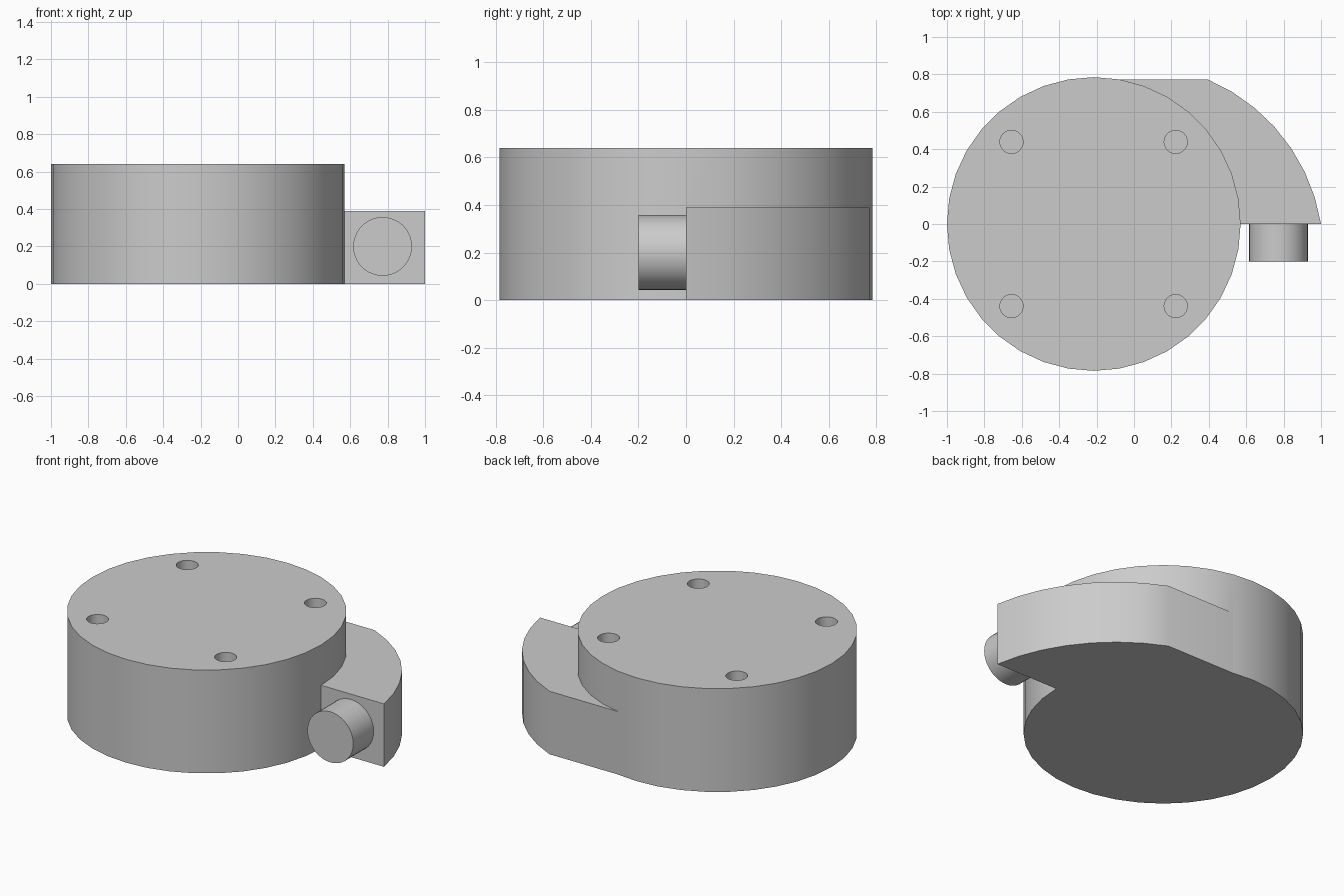
import bpy, bmesh
from math import cos, sin, radians
from mathutils import Matrix

if "Cube" in bpy.data.objects:
    bpy.data.objects.remove(bpy.data.objects["Cube"], do_unlink=True)

grey = bpy.data.materials.new("plain grey")
grey.use_nodes = True
grey.diffuse_color = (0.6, 0.6, 0.6, 1)
grey.node_tree.nodes["Principled BSDF"].inputs["Base Color"].default_value = (0.6, 0.6, 0.6, 1)

DISC_X, DISC_R, DISC_H = -0.215, 0.785, 0.64
WING_H = 0.39


def arc(cx, cy, r, start, end, steps):
    angles = [radians(start + (end - start) * i / steps) for i in range(steps + 1)]
    return [(cx + r * cos(a), cy + r * sin(a)) for a in angles]


def prism(name, outline, z0, z1):
    """Extrude a flat outline from z0 up to z1."""
    bm = bmesh.new()
    face = bm.faces.new([bm.verts.new((x, y, z0)) for x, y in outline])
    top = bmesh.ops.extrude_face_region(bm, geom=[face])["geom"]
    verts = [v for v in top if isinstance(v, bmesh.types.BMVert)]
    bmesh.ops.translate(bm, verts=verts, vec=(0, 0, z1 - z0))
    bmesh.ops.recalc_face_normals(bm, faces=bm.faces)
    mesh = bpy.data.meshes.new(name)
    bm.to_mesh(mesh)
    bm.free()
    mesh.materials.append(grey)
    obj = bpy.data.objects.new(name, mesh)
    bpy.context.collection.objects.link(obj)
    return obj


def select_only(obj):
    bpy.ops.object.select_all(action="DESELECT")
    obj.select_set(True)
    bpy.context.view_layer.objects.active = obj


def combine(target, tool, operation):
    """Apply a boolean and discard the tool."""
    tool.hide_render = True
    mod = target.modifiers.new(operation, "BOOLEAN")
    mod.operation, mod.solver, mod.object = operation, "EXACT", tool
    select_only(target)
    bpy.ops.object.modifier_apply(modifier=mod.name)
    bpy.data.objects.remove(tool, do_unlink=True)


# Round body
body = prism("round_body", arc(DISC_X, 0, DISC_R, 0, 350, 35), 0, DISC_H)

# Curved side outlet merged into the body
wing_outline = arc(0, -0.16, 1.0127, 9.1, 67, 7)
back_y = wing_outline[-1][1]
wing_outline += [(-0.19, back_y), (-0.19, 0)]
combine(body, prism("side_outlet", wing_outline, 0, WING_H), "UNION")

# Four blind screw holes in the top
for x in (-0.655, 0.223):
    for y in (-0.439, 0.439):
        hole = prism("hole_cutter", arc(x, y, 0.062, 0, 345, 23), DISC_H - 0.25, DISC_H + 0.1)
        combine(body, hole, "DIFFERENCE")

# Round peg on the outlet's front face
peg = prism("outlet_peg", arc(0, 0, 0.157, 0, 350, 35), 0, 0.2)
peg.data.transform(Matrix.Translation((0.773, 0, 0.2)) @ Matrix.Rotation(radians(90), 4, "X"))

for obj in (body, peg):
    select_only(obj)
    bpy.ops.object.shade_smooth_by_angle(angle=radians(30))
